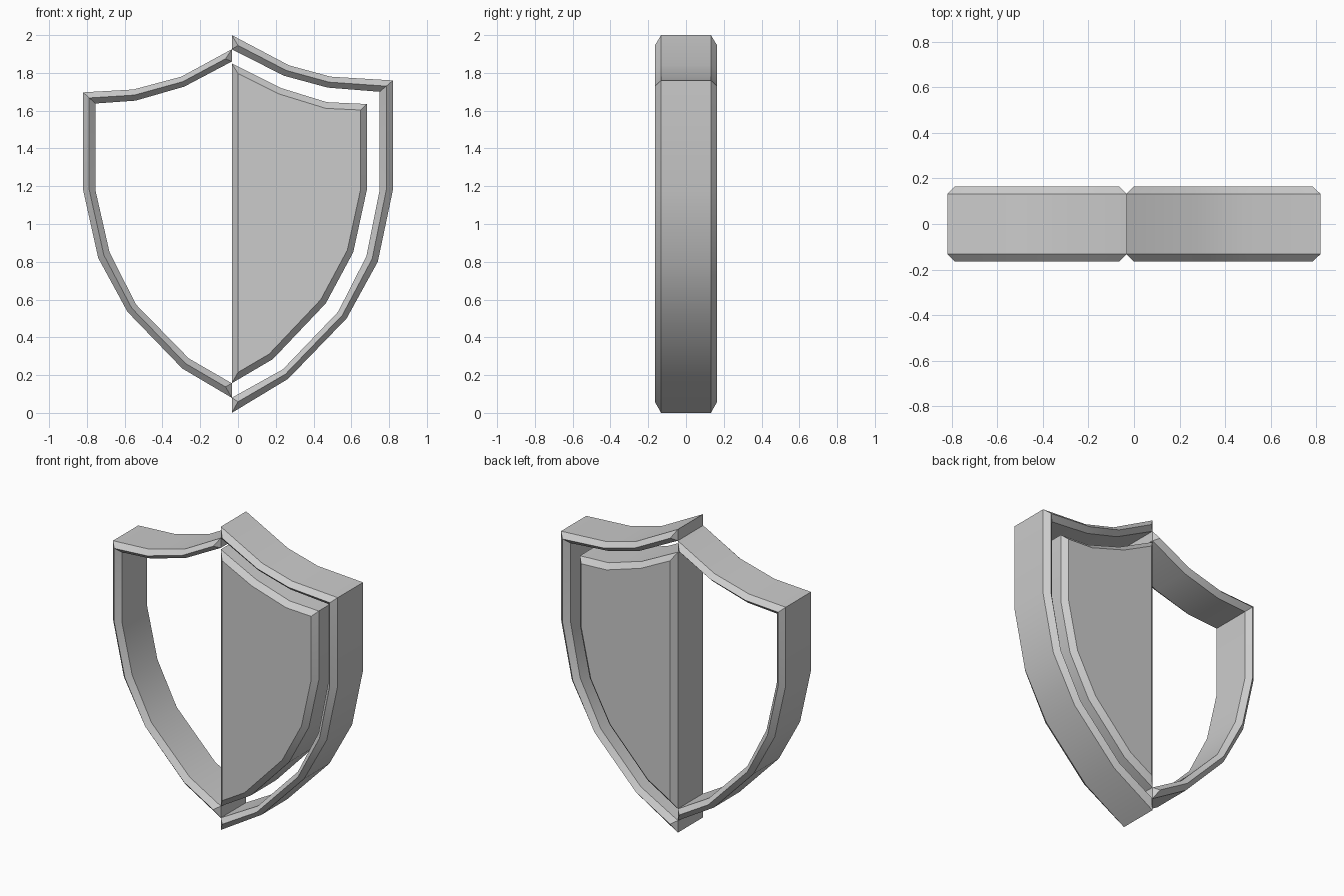
import bpy, bmesh, math

if "Cube" in bpy.data.objects:
    bpy.data.objects.remove(bpy.data.objects["Cube"])

HALF, BEV, CUT = 0.165, 0.033, -0.033   # half depth, chamfer, centre cut plane


def finish(name, bm):
    bmesh.ops.recalc_face_normals(bm, faces=bm.faces)
    me = bpy.data.meshes.new(name)
    bm.to_mesh(me)
    bm.free()
    ob = bpy.data.objects.new(name, me)
    bpy.context.collection.objects.link(ob)
    bpy.ops.object.select_all(action='DESELECT')
    ob.select_set(True)
    bpy.context.view_layer.objects.active = ob
    bpy.ops.object.shade_smooth_by_angle(angle=math.radians(30))
    return ob


def rim(name, outer, inner):
    """Open band with a ridge along the middle of its front and back."""
    ridge = [((a[0] + b[0]) / 2, (a[1] + b[1]) / 2) for a, b in zip(outer, inner)]
    # pull ridge ends back so the cut ends are chamfered too
    for i, j in ((0, 1), (-1, -2)):
        (x0, z0), (x1, z1) = ridge[i], ridge[j]
        t = BEV / abs(x1 - x0)
        ridge[i] = (x0 + (x1 - x0) * t, z0 + (z1 - z0) * t)
    bm = bmesh.new()
    y = HALF - BEV
    rings = []
    for o, r, n in zip(outer, ridge, inner):
        sec = [(o, -y), (r, -HALF), (n, -y), (n, y), (r, HALF), (o, y)]
        rings.append([bm.verts.new((p[0], d, p[1])) for p, d in sec])
    for a, b in zip(rings, rings[1:]):
        for k in range(6):
            m = (k + 1) % 6
            bm.faces.new((a[k], a[m], b[m], b[k]))
    for r in (rings[0], rings[-1]):
        bm.faces.new((r[0], r[2], r[3], r[5]))
        bm.faces.new((r[0], r[1], r[2]))
        bm.faces.new((r[3], r[4], r[5]))
    return finish(name, bm)


def panel(name, outline):
    """Solid plate with chamfered front and back edges."""
    bm = bmesh.new()
    f = bm.faces.new([bm.verts.new((x, -HALF, z)) for x, z in outline])
    ext = bmesh.ops.extrude_face_region(bm, geom=[f], use_keep_orig=True)
    for v in ext['geom']:
        if isinstance(v, bmesh.types.BMVert):
            v.co.y = HALF
    bmesh.ops.recalc_face_normals(bm, faces=bm.faces)
    edges = [e for e in bm.edges if abs(e.verts[0].co.y - e.verts[1].co.y) < 1e-5]
    bmesh.ops.bevel(bm, geom=edges, offset=BEV, offset_type='OFFSET',
                    segments=1, affect='EDGES')
    return finish(name, bm)


# Right half: larger rim
rim("right_rim",
    [(CUT, 2.0), (0.27, 1.84), (0.49, 1.78), (0.82, 1.76), (0.82, 1.18),
     (0.74, 0.80), (0.575, 0.50), (0.265, 0.18), (CUT, 0.0)],
    [(CUT, 1.925), (0.243, 1.785), (0.475, 1.722), (0.75, 1.70), (0.75, 1.18),
     (0.68, 0.83), (0.53, 0.535), (0.237, 0.23), (CUT, 0.08)])

# Left half: smaller rim
rim("left_rim",
    [(CUT, 1.925), (-0.30, 1.78), (-0.554, 1.712), (-0.82, 1.697), (-0.82, 1.18),
     (-0.74, 0.82), (-0.585, 0.535), (-0.295, 0.235), (CUT, 0.08)],
    [(CUT, 1.86), (-0.285, 1.727), (-0.543, 1.653), (-0.755, 1.638), (-0.755, 1.18),
     (-0.68, 0.85), (-0.54, 0.574), (-0.26, 0.288), (CUT, 0.157)])

# Right half: solid inner plate
panel("right_panel",
      [(CUT, 1.85), (0.227, 1.72), (0.47, 1.645), (0.682, 1.635), (0.682, 1.18),
       (0.61, 0.85), (0.465, 0.58), (0.185, 0.285), (CUT, 0.157)])
